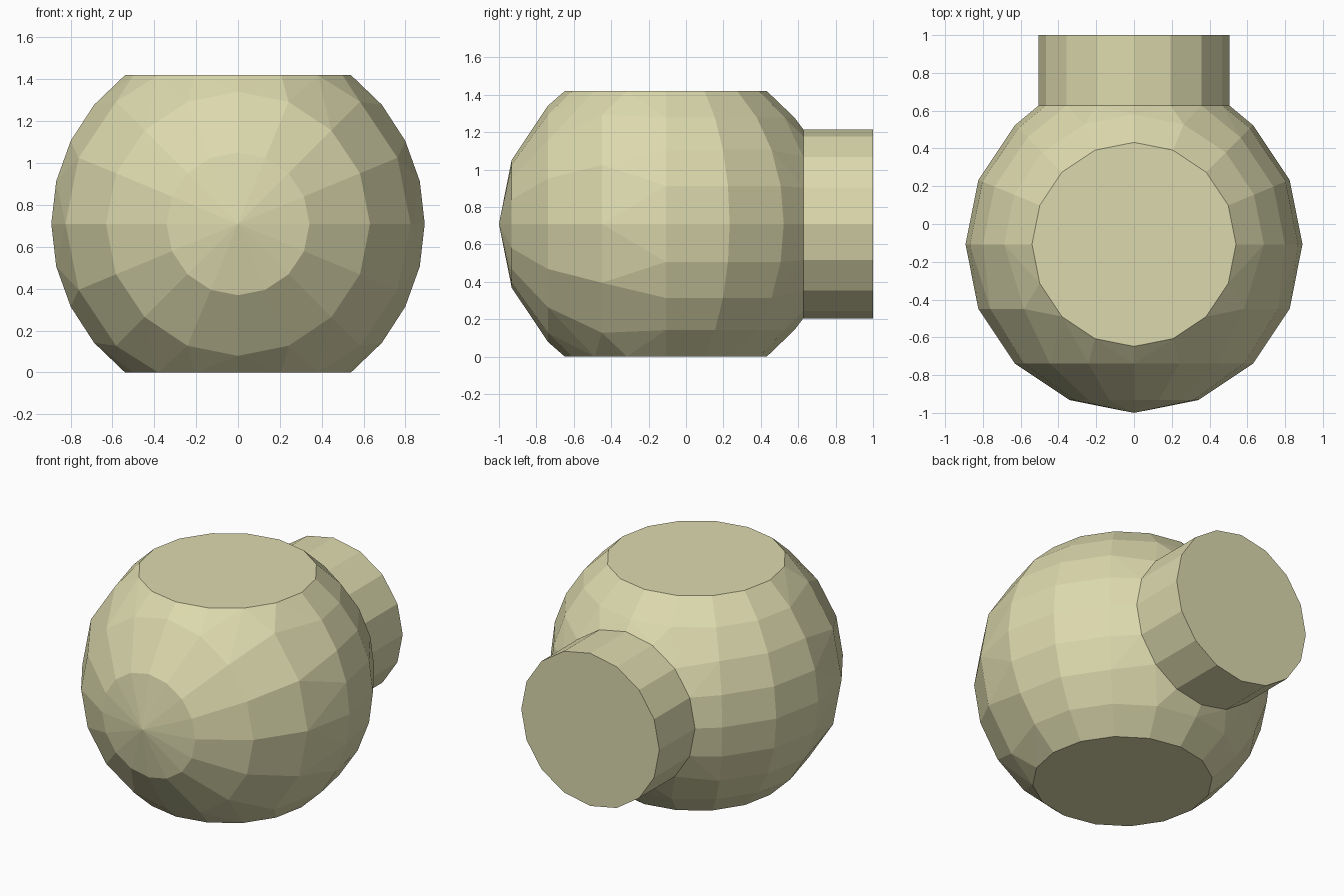
import bpy, bmesh
from math import sin, cos, pi, asin, sqrt
from mathutils import Vector

if "Cube" in bpy.data.objects:
    bpy.data.objects.remove(bpy.data.objects["Cube"])

R, CY, H = 0.892, -0.108, 0.71      # ball radius, ball centre y, half height
NECK_R, NECK_END = 0.505, 1.0
STEP = pi / 8                       # 16 sides everywhere
neck_d = sqrt(R * R - NECK_R * NECK_R)
lat_max = asin(H / R)

pts = [Vector((0, -R, 0))]

# front half: rings around the y axis, cut by the flat top and bottom
for k in (1, 2, 3):
    r, y = R * sin(k * STEP), -R * cos(k * STEP)
    for i in range(16):
        p = Vector((r * cos(i * STEP), y, r * sin(i * STEP)))
        if abs(p.z) < H - 0.02:
            pts.append(p)

# back half: meridians around the z axis, cut by the neck
for i in range(9):
    for j in range(-3, 4):
        lat = lat_max * j / 4
        p = Vector((R * cos(lat) * cos(i * STEP), R * cos(lat) * sin(i * STEP), R * sin(lat)))
        if p.y < neck_d - 0.02:
            pts.append(p)

# rims of the flat top, flat bottom and neck
hole_r = sqrt(R * R - H * H)
for i in range(16):
    c, s = cos(i * STEP), sin(i * STEP)
    pts += [Vector((hole_r * c, hole_r * s, z)) for z in (-H, H)]
    pts.append(Vector((NECK_R * c, neck_d, NECK_R * s)))

# ball body
bm = bmesh.new()
for p in pts:
    bm.verts.new(p + Vector((0, CY, H)))
bmesh.ops.convex_hull(bm, input=bm.verts[:])
bmesh.ops.dissolve_limit(bm, angle_limit=0.02, verts=bm.verts[:], edges=bm.edges[:])

# neck pulled out of the back rim
cap = [f for f in bm.faces if all(abs(v.co.y - CY - neck_d) < 1e-3 for v in f.verts)]
res = bmesh.ops.extrude_face_region(bm, geom=cap)
for v in res["geom"]:
    if isinstance(v, bmesh.types.BMVert):
        v.co.y = NECK_END
bmesh.ops.delete(bm, geom=[f for f in cap if f.is_valid], context='FACES')
bmesh.ops.recalc_face_normals(bm, faces=bm.faces[:])

mesh = bpy.data.meshes.new("ball_with_neck")
bm.to_mesh(mesh)
bm.free()
body = bpy.data.objects.new("ball_with_neck", mesh)
bpy.context.collection.objects.link(body)

# pale khaki colour
mat = bpy.data.materials.new("khaki")
mat.diffuse_color = (0.72, 0.70, 0.42, 1)
mat.use_nodes = True
mat.node_tree.nodes["Principled BSDF"].inputs["Base Color"].default_value = mat.diffuse_color
mesh.materials.append(mat)
